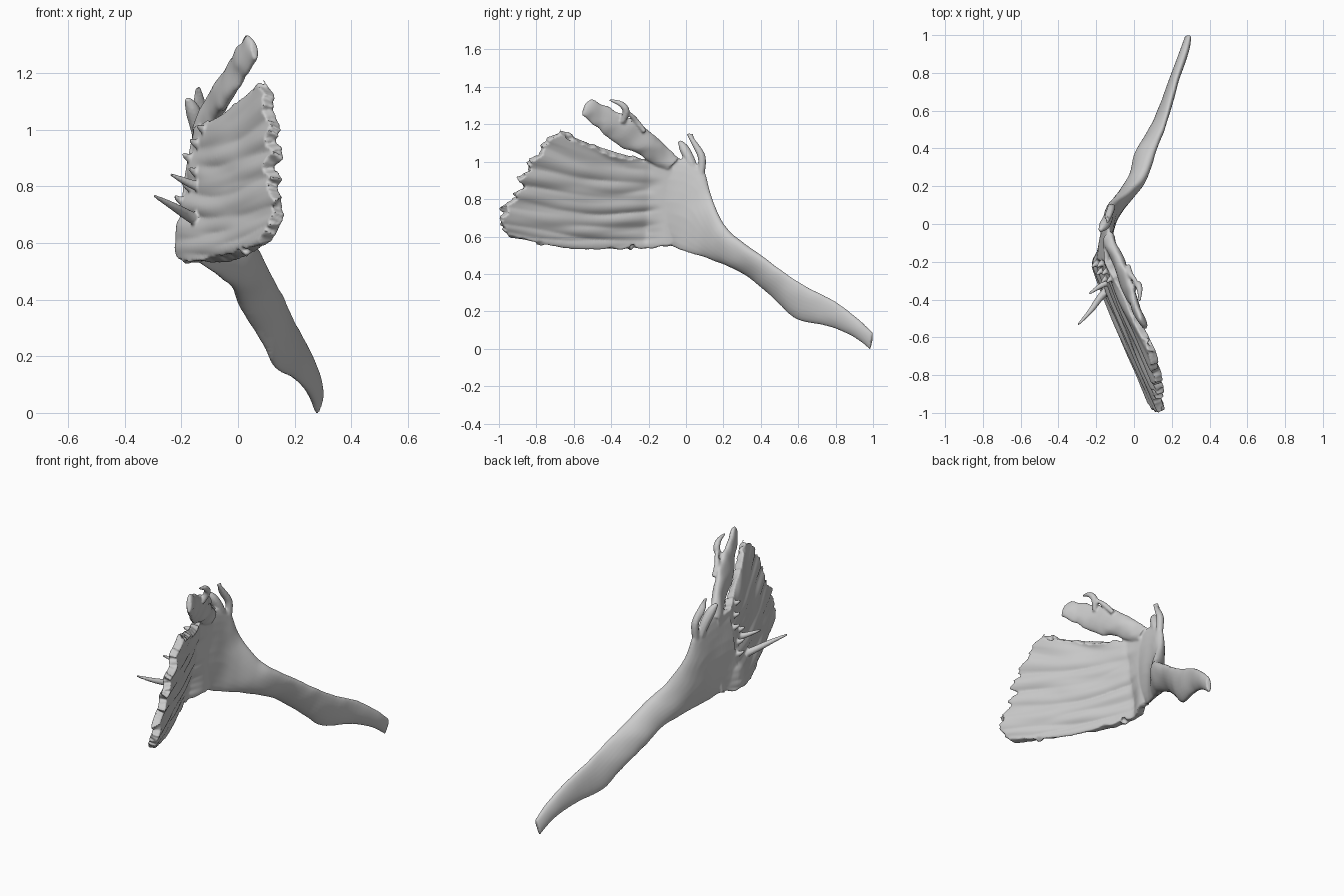
import bpy, math, random
from mathutils import Vector, noise

if "Cube" in bpy.data.objects:
    bpy.data.objects.remove(bpy.data.objects["Cube"])

random.seed(4)
parts = []


def make(name, verts, faces):
    me = bpy.data.meshes.new(name)
    me.from_pydata(verts, [], faces)
    ob = bpy.data.objects.new(name, me)
    bpy.context.collection.objects.link(ob)
    bpy.ops.object.select_all(action='DESELECT')
    ob.select_set(True)
    bpy.context.view_layer.objects.active = ob
    bpy.ops.object.mode_set(mode='EDIT')
    bpy.ops.mesh.select_all(action='SELECT')
    bpy.ops.mesh.normals_make_consistent(inside=False)
    bpy.ops.object.mode_set(mode='OBJECT')
    parts.append(ob)
    return ob


def spline(pts, f):
    """Catmull-Rom through tuples, f in 0..1"""
    s = f * (len(pts) - 1)
    i = min(int(s), len(pts) - 2)
    t = s - i
    p = [pts[max(0, min(len(pts) - 1, i + k))] for k in (-1, 0, 1, 2)]
    return [0.5 * (2 * b + (c - a) * t + (2 * a - 5 * b + 4 * c - d) * t * t
                   + (3 * b - a - 3 * c + d) * t ** 3) for a, b, c, d in zip(*p)]


def ring_faces(steps, n):
    f = [(i * n + j, i * n + (j + 1) % n, (i + 1) * n + (j + 1) % n, (i + 1) * n + j)
         for i in range(steps) for j in range(n)]
    return f + [tuple(range(n)), tuple(range(steps * n, steps * n + n))]


def loft(name, stations, steps=50, n=24, rough=0.004):
    """Flat bone blade: each station is top xyz, bottom xyz, thickness"""
    rows = [spline(stations, i / steps) for i in range(steps + 1)]
    mids = [(Vector(r[:3]) + Vector(r[3:6])) / 2 for r in rows]
    verts = []
    for i, r in enumerate(rows):
        half = (Vector(r[:3]) - Vector(r[3:6])) / 2
        tan = mids[min(i + 1, steps)] - mids[max(i - 1, 0)]
        side = half.cross(tan).normalized() * r[6] / 2
        for j in range(n):
            a = 2 * math.pi * j / n
            p = mids[i] + half * math.cos(a) + side * math.sin(a)
            verts.append(p + side.normalized() * rough * noise.noise(p * 9)
                         + half.normalized() * rough * noise.noise(p * 16))
    return make(name, verts, ring_faces(steps, n))


def spike(name, path):
    """Tapered tube along x, y, z, radius points"""
    n, steps = 8, 14
    rows = [spline(path, i / steps) for i in range(steps + 1)]
    verts = []
    for i, r in enumerate(rows):
        tan = Vector(rows[min(i + 1, steps)][:3]) - Vector(rows[max(i - 1, 0)][:3])
        u = tan.cross(Vector((0.9, 0.1, 0.3))).normalized()
        w = tan.cross(u).normalized()
        for j in range(n):
            a = 2 * math.pi * j / n
            verts.append(Vector(r[:3]) + r[3] * (u * math.cos(a) + w * math.sin(a)))
    return make(name, verts, ring_faces(steps, n))


# Fan-shaped neck narrowing into the twisted shaft
loft("fan_and_shaft", [
    (-.14, -.19, 1.01, -.20, -.20, .57, .05),
    (-.135, -.04, 1.02, -.16, -.09, .55, .065),
    (-.12, .085, .97, -.13, -.02, .525, .07),
    (-.09, .13, .83, -.09, .06, .50, .075),
    (-.01, .19, .68, -.05, .15, .47, .085),
    (.06, .27, .59, -.01, .24, .435, .085),
    (.11, .40, .495, .01, .36, .37, .075),
    (.15, .50, .425, .08, .48, .26, .06),
    (.185, .62, .345, .135, .59, .16, .055),
    (.235, .80, .25, .205, .78, .115, .05),
    (.275, .92, .16, .255, .90, .06, .045),
    (.295, 1.0, .085, .28, .985, -.004, .03)], steps=70)

# Broad plate with a ragged front edge, its rear edge sunk in the fan
front = [(-.93, .60), (-.975, .65), (-.975, .74), (-.90, .83),
         (-.86, .93), (-.79, 1.04), (-.68, 1.165)]
NU, NV = 70, 70
verts, faces = [], []
for j in range(NV + 1):
    v = j / NV
    fy, fz = spline(front, v)
    jag = random.uniform(-.02, .014) + .018 * math.sin(v * 47)
    ry, rz = -.08, .555 + .445 * v
    for i in range(NU + 1):
        u = i / NU
        y = ry + (fy + jag * u ** 6 - ry) * u
        z = rz + (fz - rz) * u - .04 * math.sin(math.pi * u)
        if j in (0, NV):
            z += .014 * noise.noise(Vector((u * 14, v * 5, 0)))
        w = min(1, max(0, (-.1 - y) / .14))
        w = w * w * (3 - 2 * w)
        x = -.215 + .19 * (z - .55) + .405 * max(0, -.2 - y)
        x += .003 * math.sin(v * 38 + 2 * u)
        x += .014 * math.exp(-((v - .27) / .05) ** 2) * u
        x -= .016 * math.exp(-((v - .19) / .05) ** 2) * (1 - u)
        x += .014 * noise.noise(Vector((u * 3, v * 13, 3)))
        x = x * w + (-.16 + .05 * (z - .55)) * (1 - w)
        verts.append((max(x, -.215), max(y, -.995), z))
for j in range(NV):
    for i in range(NU):
        a = j * (NU + 1) + i
        faces.append((a, a + 1, a + NU + 2, a + NU + 1))
plate = make("ribbed_plate", verts, faces)
sol = plate.modifiers.new("thickness", 'SOLIDIFY')
sol.thickness, sol.offset = .046, 0
bpy.ops.object.modifier_apply(modifier="thickness")

# Separate splinter blade above the plate
loft("upper_splinter", [
    (-.125, -.04, 1.02, -.14, -.12, .95, .06),
    (-.11, -.11, 1.09, -.11, -.18, .99, .06),
    (-.07, -.20, 1.165, -.07, -.27, 1.045, .055),
    (-.03, -.29, 1.23, -.03, -.37, 1.09, .05),
    (.0, -.40, 1.28, .01, -.46, 1.165, .045),
    (.025, -.50, 1.325, .045, -.53, 1.23, .04),
    (.045, -.54, 1.315, .055, -.56, 1.25, .025)], steps=40, rough=.014)

# Hooks, prongs and thorns
spikes = {
    "upper_hook": [(.0, -.34, 1.21, .014), (.02, -.32, 1.27, .02), (.03, -.35, 1.31, .016), (.03, -.41, 1.33, .006)],
    "hook_bridge": [(-.03, -.22, 1.16, .013), (-.02, -.265, 1.215, .016), (0, -.29, 1.245, .013), (.02, -.33, 1.28, .01)],
    "rear_prong_lower": [(-.13, .05, .93, .02), (-.14, .025, 1.0, .028), (-.16, -.01, 1.07, .027), (-.18, -.035, 1.11, .01)],
    "rear_prong_upper": [(-.12, .08, .93, .02), (-.12, .085, 1.02, .022), (-.13, .05, 1.09, .017), (-.14, .01, 1.15, .008)],
    "rear_prong_link": [(-.13, .08, 1.03, .012), (-.145, .04, 1.10, .012), (-.14, .03, 1.15, .008)],
    "long_thorn": [(-.13, -.34, .67, .024), (-.18, -.39, .70, .02), (-.23, -.46, .73, .015), (-.298, -.535, .768, .006)],
    "short_thorn": [(-.12, -.30, .79, .02), (-.18, -.33, .815, .015), (-.238, -.37, .842, .006)],
}
for name, path in spikes.items():
    spike(name, path)

# Small rough nubs along the outer side of the plate
for k in range(6):
    z, y = .74 + .05 * k, -.2 - .04 * (k % 3)
    x = -.215 + .19 * (z - .55) + .4 * (-.2 - y)
    spike("nub_%d" % k, [(x + .01, y, z, .022), (x - .022, y - .01, z + .01, .016),
                         (x - .045, y - .03, z + .025, .006)])

# Fuse everything into one continuous bone
bpy.ops.object.select_all(action='DESELECT')
for ob in parts:
    ob.select_set(True)
bpy.context.view_layer.objects.active = parts[0]
bpy.ops.object.join()
bone = bpy.context.view_layer.objects.active
bone.name = "fan_bone"
rem = bone.modifiers.new("fuse", 'REMESH')
rem.mode, rem.voxel_size = 'VOXEL', .006
smo = bone.modifiers.new("soften", 'SMOOTH')
smo.factor, smo.iterations = .5, 4
for name in ("fuse", "soften"):
    bpy.ops.object.modifier_apply(modifier=name)
bpy.ops.object.shade_smooth_by_angle(angle=math.radians(50))
